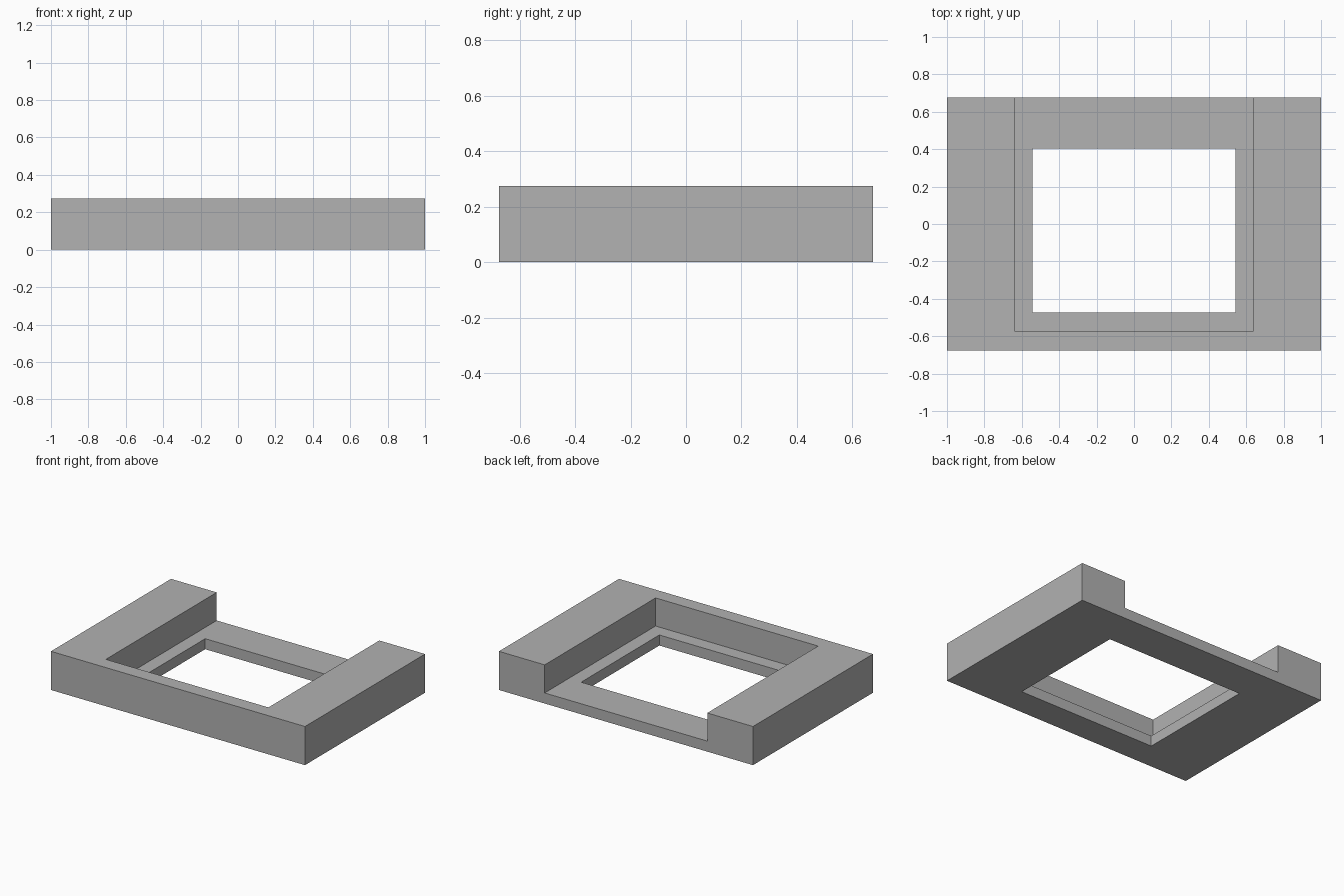
import bpy
import bmesh
from mathutils import Matrix, Vector

cube = bpy.data.objects.get("Cube")
if cube:
    bpy.data.objects.remove(cube, do_unlink=True)

HEIGHT, FLOOR = 0.275, 0.075
DEPTH = 0.675

grey = bpy.data.materials.new("plain grey")
grey.use_nodes = True
grey.diffuse_color = (0.445, 0.445, 0.445, 1)
grey.node_tree.nodes["Principled BSDF"].inputs["Base Color"].default_value = grey.diffuse_color


def box(name, low, high):
    """Axis-aligned box between two corners."""
    low, high = Vector(low), Vector(high)
    bm = bmesh.new()
    place = Matrix.Translation((low + high) / 2) @ Matrix.Diagonal((*(high - low), 1))
    bmesh.ops.create_cube(bm, size=1, matrix=place)
    mesh = bpy.data.meshes.new(name)
    bm.to_mesh(mesh)
    bm.free()
    mesh.materials.append(grey)
    obj = bpy.data.objects.new(name, mesh)
    bpy.context.collection.objects.link(obj)
    return obj


def cut(target, cutter):
    """Subtract the cutter, then discard it."""
    cutter.hide_render = True
    mod = target.modifiers.new("cut", "BOOLEAN")
    mod.operation = "DIFFERENCE"
    mod.solver = "EXACT"
    mod.object = cutter
    bpy.context.view_layer.objects.active = target
    bpy.ops.object.modifier_apply(modifier=mod.name)
    bpy.data.objects.remove(cutter, do_unlink=True)


# Solid outer block
frame = box("tray_frame", (-1, -DEPTH, 0), (1, DEPTH, HEIGHT))

# Recess open at the top and back, leaving a thin floor
cut(frame, box("recess_cutter", (-0.64, -0.572, FLOOR), (0.64, 1, 1)))

# Rectangular window through the floor
cut(frame, box("window_cutter", (-0.542, -0.474, -1), (0.542, 0.405, 1)))
